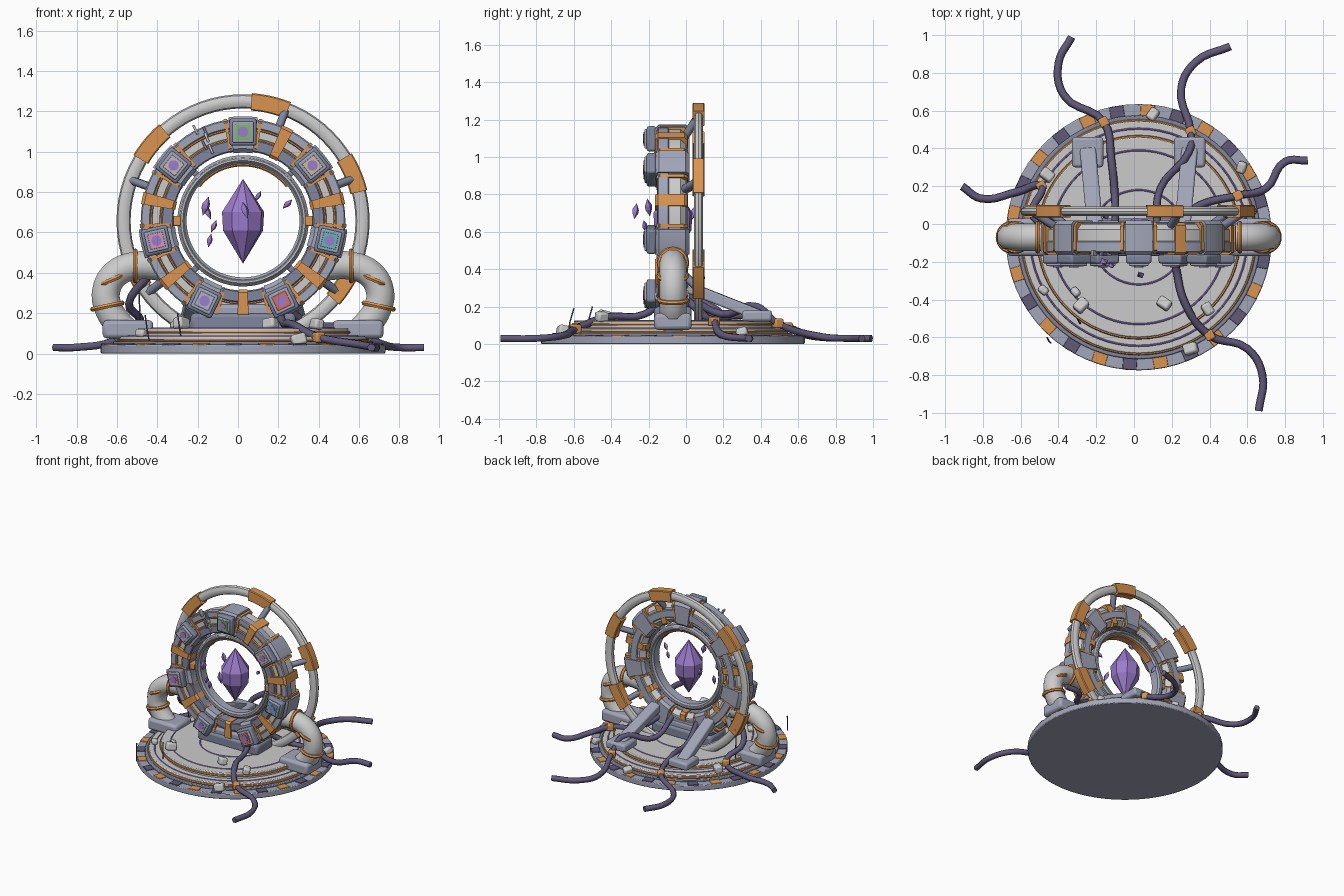
import bpy, bmesh, math, random
from math import sin, cos, radians, pi
from mathutils import Vector

if "Cube" in bpy.data.objects:
    bpy.data.objects.remove(bpy.data.objects["Cube"])

random.seed(4)
CX, CY, CZ = 0.025, -0.07, 0.657


def mat(name, c):
    m = bpy.data.materials.new(name)
    m.diffuse_color = (*c, 1)
    m.use_nodes = True
    m.node_tree.nodes["Principled BSDF"].inputs["Base Color"].default_value = m.diffuse_color
    return m


DARK = mat("slate", (0.22, 0.24, 0.34))
MID = mat("blue_grey", (0.36, 0.38, 0.48))
LIGHT = mat("pale_grey", (0.6, 0.6, 0.62))
ORANGE = mat("orange", (0.7, 0.3, 0.08))
PURPLE = mat("purple", (0.33, 0.2, 0.6))
CABLE = mat("cable_dark", (0.12, 0.1, 0.19))


def finish(name, m, smooth=True, bevel=0):
    o = bpy.context.object
    o.name = name
    o.data.materials.append(m)
    if bevel:
        b = o.modifiers.new("bevel", 'BEVEL')
        b.width, b.segments = bevel, 2
    if smooth:
        bpy.ops.object.shade_smooth_by_angle(angle=radians(35))
    return o


def new_mesh(name, bm, m, smooth=True):
    bmesh.ops.recalc_face_normals(bm, faces=bm.faces)
    me = bpy.data.meshes.new(name)
    bm.to_mesh(me)
    bm.free()
    o = bpy.data.objects.new(name, me)
    bpy.context.collection.objects.link(o)
    bpy.ops.object.select_all(action='DESELECT')
    bpy.context.view_layer.objects.active = o
    o.select_set(True)
    return finish(name, m, smooth)


def sweep(name, prof, m, a0=0, a1=360, n=64):
    """Turn a closed (radius, y) profile about the portal axis."""
    bm = bmesh.new()
    full = a1 - a0 >= 360
    rows = []
    for i in range(n if full else n + 1):
        a = radians(a0 + (a1 - a0) * i / n)
        rows.append([bm.verts.new((CX + r * cos(a), y, CZ + r * sin(a))) for r, y in prof])
    k = len(prof)
    for i in range(n):
        p, q = rows[i], rows[(i + 1) % len(rows)]
        for j in range(k):
            bm.faces.new((p[j], p[(j + 1) % k], q[(j + 1) % k], q[j]))
    if not full:
        bm.faces.new(rows[0])
        bm.faces.new(rows[-1])
    return new_mesh(name, bm, m)


def rect(r0, r1, y0, y1, c=0.006):
    return [(r0 + c, y0), (r1 - c, y0), (r1, y0 + c), (r1, y1 - c),
            (r1 - c, y1), (r0 + c, y1), (r0, y1 - c), (r0, y0 + c)]


def oval(r, y, a, b, n=12):
    return [(r + a * cos(2 * pi * i / n), y + b * sin(2 * pi * i / n)) for i in range(n)]


def box(name, loc, size, m, rot=(0, 0, 0), bevel=0.006):
    bpy.ops.mesh.primitive_cube_add(size=1, location=loc, rotation=rot)
    bpy.context.object.scale = size
    bpy.ops.object.transform_apply(location=False, rotation=False)
    return finish(name, m, True, bevel)


def radial(name, a, r, y, size, m, bevel=0.006):
    """Box on the portal ring; its local z points outward."""
    a = radians(a)
    return box(name, (CX + r * cos(a), y, CZ + r * sin(a)), size, m, (0, pi / 2 - a, 0), bevel)


def cyl(name, r, z0, z1, m, n=64, bevel=0.006):
    bpy.ops.mesh.primitive_cylinder_add(vertices=n, radius=r, depth=z1 - z0, location=(CX, CY, (z0 + z1) / 2))
    return finish(name, m, True, bevel)


def torus(name, loc, R, r, m, rot=(0, 0, 0), n=64):
    bpy.ops.mesh.primitive_torus_add(location=loc, rotation=rot, major_radius=R, minor_radius=r,
                                     major_segments=n, minor_segments=6)
    return finish(name, m)


def tube(name, pts, r, m, res=1, smooth_path=True):
    cu = bpy.data.curves.new(name, 'CURVE')
    cu.dimensions = '3D'
    cu.bevel_depth, cu.bevel_resolution, cu.use_fill_caps = r, res, True
    cu.resolution_u = 5
    sp = cu.splines.new('BEZIER' if smooth_path else 'POLY')
    if smooth_path:
        sp.bezier_points.add(len(pts) - 1)
        for b, p in zip(sp.bezier_points, pts):
            b.co, b.handle_left_type, b.handle_right_type = p, 'AUTO', 'AUTO'
    else:
        sp.points.add(len(pts) - 1)
        for b, p in zip(sp.points, pts):
            b.co = (*p, 1)
    o = bpy.data.objects.new(name, cu)
    bpy.context.collection.objects.link(o)
    cu.materials.append(m)
    return o


# Stepped round platform with trim lines and rim tiles
cyl("base_rim", 0.705, 0, 0.044, MID)
cyl("base_lower_step", 0.645, 0.04, 0.06, DARK)
cyl("base_middle_step", 0.615, 0.05, 0.085, LIGHT)
cyl("base_top_step", 0.53, 0.08, 0.125, LIGHT)
for R, z, r, m in ((0.617, 0.066, 0.008, ORANGE), (0.533, 0.105, 0.008, ORANGE), (0.575, 0.085, 0.005, PURPLE),
                   (0.46, 0.125, 0.005, PURPLE), (0.25, 0.125, 0.005, PURPLE)):
    torus("base_trim", (CX, CY, z), R, r, m)
for i in range(26):
    a = radians(86 + 360 * i / 26)
    box("rim_tile", (CX + 0.672 * cos(a), CY + 0.672 * sin(a), 0.032), (0.062, 0.075, 0.034),
        CABLE if i % 2 else ORANGE, (0, 0, a), 0.003)

# Main ring: pale body, slate face bands, orange trim
sweep("main_ring_body", rect(0.35, 0.5, -0.14, 0.0, 0.03), LIGHT)
sweep("outer_face_band", rect(0.458, 0.507, -0.152, -0.09), MID)
sweep("inner_face_band", rect(0.345, 0.405, -0.156, -0.03), DARK)
for r in (0.408, 0.455):
    sweep("face_trim", oval(r, -0.143, 0.006, 0.01, 6), ORANGE)
sweep("rear_band", rect(0.395, 0.455, -0.01, 0.01), MID)

# Seven clamped modules with coloured lamps
lamps = [(0.2, 0.5, 0.15), (0.55, 0.5, 0.5), (0.7, 0.3, 0.5), (0.4, 0.45, 0.6),
         (0.7, 0.15, 0.12), (0.1, 0.5, 0.5), (0.6, 0.5, 0.35)]
for i, c in enumerate(lamps):
    a = 90 + 360 * i / 7
    sweep("ring_clamp", rect(0.338, 0.518, -0.165, 0.018, 0.02), MID, a - 8, a + 8, 5)
    for s in (-1, 1):
        sweep("clamp_trim", rect(0.343, 0.512, -0.158, 0.01, 0.02), ORANGE, a + s * 10 - 1, a + s * 10 + 1, 1)
    radial("module_housing", a, 0.44, -0.185, (0.135, 0.05, 0.135), DARK, 0.012)
    radial("module_frame", a, 0.44, -0.212, (0.105, 0.02, 0.105), MID)
    radial("module_panel", a, 0.44, -0.22, (0.075, 0.012, 0.075), mat("lamp_%d" % i, c), 0.002)
    bpy.ops.mesh.primitive_cylinder_add(vertices=16, radius=0.026, depth=0.012, rotation=(pi / 2, 0, 0), location=(
        CX + 0.44 * cos(radians(a)), -0.224, CZ + 0.44 * sin(radians(a))))
    finish("module_lens", PURPLE)
    # orange bands between modules, one of them broken into shards
    b = a + 180 / 7
    if i:
        sweep("ring_band", rect(0.34, 0.512, -0.165, 0.008, 0.015), ORANGE, b - 3.5, b + 3.5, 3)
    else:
        for k in range(5):
            radial("broken_shard", b + random.uniform(-3, 3), 0.39 + 0.03 * k, -0.155,
                   (0.012, 0.03, 0.05), random.choice((LIGHT, DARK)), 0.002)

# Inner ring with orange arc and side connectors
sweep("inner_ring", rect(0.28, 0.325, -0.115, -0.025, 0.012), MID)
sweep("inner_ring_lip", rect(0.295, 0.312, -0.122, -0.018, 0.004), LIGHT)
sweep("inner_arc", rect(0.27, 0.291, -0.105, -0.035), ORANGE, 38, 142, 24)
for a in (0, 180):
    radial("inner_connector", a, 0.33, -0.09, (0.05, 0.1, 0.045), ORANGE)
for a in (45, 135, 225, 315):
    radial("inner_spoke", a, 0.335, -0.07, (0.03, 0.04, 0.06), DARK)

# Thin rear ring with orange sleeves and linking struts
sweep("rear_ring", oval(0.592, 0.067, 0.035, 0.026, 10), LIGHT, n=72)
for a in (77, 140, 23, -32, 205):
    sweep("rear_sleeve", rect(0.548, 0.634, 0.034, 0.1), ORANGE, a - 9, a + 9, 5)
for d in (69, 160, 21, -37, 217):
    a = radians(d)
    tube("ring_strut", [(CX + r * cos(a), y, CZ + r * sin(a)) for r, y in ((0.46, -0.02), (0.51, 0.01), (0.59, 0.06))],
         0.022, DARK, 1, False)

# Central crystal and floating shards


def crystal(name, loc, r, h, n, rot=0.0):
    bm = bmesh.new()
    rings = [[bm.verts.new((f * r * cos(2 * pi * (i + .3) / n), f * r * sin(2 * pi * (i + .3) / n), z * h))
              for i in range(n)] for f, z in ((0.95, -0.22), (1, 0.22))]
    lo, hi = bm.verts.new((0, 0, -h)), bm.verts.new((0, 0, h))
    for i in range(n):
        j = (i + 1) % n
        bm.faces.new((lo, rings[0][j], rings[0][i]))
        bm.faces.new((rings[0][i], rings[0][j], rings[1][j], rings[1][i]))
        bm.faces.new((hi, rings[1][i], rings[1][j]))
    o = new_mesh(name, bm, PURPLE, False)
    o.location, o.rotation_euler = loc, (rot * 0.5, rot, 0)


crystal("crystal", (CX, CY, 0.655), 0.107, 0.21, 8)
for x, y, z, h, t in ((-.16, -.2, .73, .05, .3), (-.12, -.22, .63, .035, .4), (.245, -.1, .74, .035, .8),
                      (-.14, -.15, .56, .035, .2), (.035, -.27, .71, .045, -.3), (.1, .08, .78, .03, .5),
                      (-.15, .04, .7, .04, -.4)):
    crystal("crystal_shard", (x, y, z), h * 0.42, h, 4, t)

# Pedestal, mirrored side pipes, feet and rear braces
box("pedestal", (CX, CY, 0.155), (0.52, 0.2, 0.09), DARK, bevel=0.02)
box("pedestal_top", (CX, CY, 0.2), (0.36, 0.17, 0.09), MID, bevel=0.02)
for s in (-1, 1):
    path = [(.40, .43), (.53, .435), (.63, .395), (.678, .31), (.665, .22), (.61, .14), (.57, .1)]
    tube("side_pipe", [(CX + s * x, CY, z) for x, z in path], 0.073, LIGHT, 3)
    for x, z, t in ((.535, .434, 90), (.65, .365, 58), (.672, .235, -12)):
        torus("pipe_collar", (CX + s * x, CY, z), 0.074, 0.013, ORANGE, (0, -s * (radians(t) - pi if t < 0 else -radians(t - 90 + 55)) if t != 90 else pi / 2, 0), 24)
    box("pipe_foot", (CX + s * .57, CY, 0.12), (0.25, 0.2, 0.09), MID, bevel=0.02)
    p, q = Vector((CX + s * .23, -.03, .32)), Vector((CX + s * .27, .4, .15))
    o = box("rear_brace", (p + q) / 2, (0.085, 0.06, (q - p).length), MID, bevel=0.01)
    o.rotation_euler = (q - p).to_track_quat('Z', 'Y').to_euler()
    box("brace_foot", (CX + s * .27, .38, .15), (0.165, 0.16, 0.06), MID, bevel=0.015)

# Cables trailing off the platform, with orange clips
cables = [
    [(-.33, .99, .03), (-.4, .85, .03), (-.37, .68, .04), (-.16, .54, .09), (-.12, .34, .15), (-.1, .12, .16), (-.1, 0, .28)],
    [(.51, .94, .03), (.33, .86, .03), (.25, .72, .04), (.3, .49, .11), (.29, .38, .2), (.14, .19, .16), (.12, 0, .26)],
    [(.92, .335, .03), (.8, .33, .03), (.7, .19, .05), (.55, .15, .12), (.35, .1, .15), (.2, -.02, .26)],
    [(-.91, .2, .03), (-.81, .135, .03), (-.62, .17, .06), (-.49, .2, .14), (-.54, .06, .25), (-.43, -.03, .4)],
    [(.66, -.99, .03), (.68, -.8, .03), (.6, -.66, .045), (.4, -.59, .08), (.27, -.42, .145), (.22, -.22, .16), (.2, -.12, .25)]]
for c in cables:
    tube("cable", c, 0.021, CABLE, 1)
    box("cable_clip", c[3], (0.05, 0.05, 0.05), ORANGE, (0, 0, 0.5), 0.008)

# Rubble and loose wires
for x, y in ((-.48, -.35), (-.31, -.36), (-.28, -.43), (.16, -.42), (.1, .58), (.3, -.66), (.39, -.45), (.57, .3), (-.46, .26)):
    d = math.hypot(x - CX, y - CY)
    s = random.uniform(0.035, 0.06)
    box("rubble", (x, y, (0.125 if d < .53 else 0.085 if d < .61 else 0.045) + s * .4), (s, s * 1.3, s), LIGHT,
        (random.uniform(-.3, .3), 0.2, random.uniform(0, 3)), 0.012)
for x, y, z in ((-.46, -.6, .19), (-.3, -.5, .2), (-.5, .1, .36)):
    tube("loose_wire", [(x, y, z), (x + .01, y - .02, z - .07), (x + .02, y - .03, .06)], 0.004, CABLE, 0, False)
